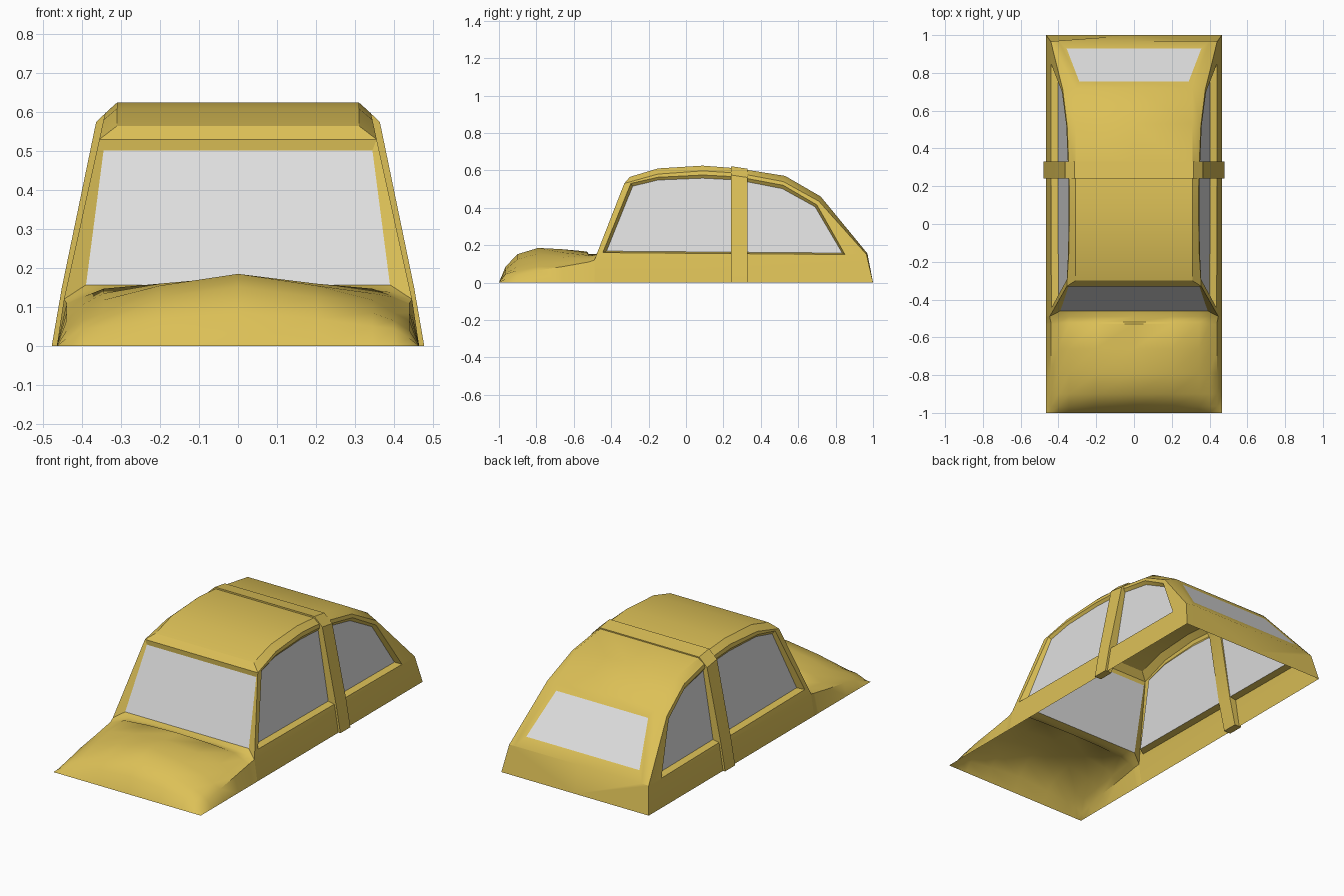
import bpy, bmesh, math
from mathutils import Vector

if "Cube" in bpy.data.objects:
    bpy.data.objects.remove(bpy.data.objects["Cube"])


def material(name, rgb):
    m = bpy.data.materials.new(name)
    m.diffuse_color = (*rgb, 1)
    m.use_nodes = True
    m.node_tree.nodes["Principled BSDF"].inputs["Base Color"].default_value = m.diffuse_color
    return m


YELLOW = material("yellow_paint", (0.72, 0.53, 0.095))
GLASS = material("pale_glass", (0.74, 0.74, 0.74))


def make(name, faces, mat, ref=None, angle=30):
    """Build faces plus their x-mirror; ref = inside point used to orient normals."""
    bm = bmesh.new()
    for f in faces:
        for s in (1, -1):
            bm.faces.new([bm.verts.new((s * x, y, z)) for x, y, z in f[::s]])
    bmesh.ops.remove_doubles(bm, verts=bm.verts, dist=0.0005)
    bmesh.ops.recalc_face_normals(bm, faces=bm.faces)
    bm.normal_update()
    if ref:
        for f in bm.faces:
            if f.normal.dot(f.calc_center_median() - Vector(ref)) < 0:
                f.normal_flip()
    me = bpy.data.meshes.new(name)
    bm.to_mesh(me)
    bm.free()
    me.materials.append(mat)
    me.shade_smooth()
    me.set_sharp_from_angle(angle=math.radians(angle))
    ob = bpy.data.objects.new(name, me)
    bpy.context.collection.objects.link(ob)
    return ob


def strip(a, b):
    """Quads between two point rows of equal length."""
    return [[a[i], a[i + 1], b[i + 1], b[i]] for i in range(len(a) - 1)]


def mid(p):
    return (0, p[1], p[2])


def side_x(z):
    return 0.44 - (z - 0.15) * 0.221


# Cabin side outline, window opening and roof edge as (y, z)
outer_yz = [(-.49, .12), (-.33, .53), (-.15, .58), (.09, .597), (.28, .585),
            (.52, .54), (.71, .435), (.965, .15)]
hole_yz = [(-.445, .16), (-.295, .53), (-.15, .563), (.09, .575), (.28, .565),
           (.52, .52), (.70, .415), (.85, .15)]
pane_yz = [(-.425, .168), (-.285, .515), (-.15, .548), (.09, .558), (.28, .548),
           (.515, .502), (.69, .405), (.835, .158)]
roof_yz = [(-.30, .565), (-.15, .61), (.09, .625), (.28, .61), (.53, .57), (.72, .46)]

outer = [(side_x(z), y, z) for y, z in outer_yz]
hole = [(side_x(z), y, z) for y, z in hole_yz]
pane = [(.402 - (z - .16) * .165, y, z) for y, z in pane_yz]
roof = [(.31, y, z) for y, z in roof_yz] + [(.40, .97, .155)]

# Side frames, window reveals and lower body panels
shell = strip(outer + outer[:1], hole + hole[:1])
shell += strip(hole + hole[:1], pane + pane[:1])
sill_front, sill_back = (.465, -.49, 0), (.465, 1, 0)
shell.append([outer[0], outer[7], sill_back, sill_front])

# Roof, its chamfered edge, and the front lip
shell += strip(outer[1:], roof)
shell += strip(roof[:6], [mid(p) for p in roof[:6]])
shell.append([outer[1], roof[0], mid(roof[0]), mid(outer[1])])
lip = (.345, -.328, .502)
shell.append([outer[1], lip, mid(lip), mid(outer[1])])

# Front pillars
cowl = (.39, -.46, .157)
shell.append([outer[0], outer[1], lip, cowl])

# Tail panel around the rear window, and the rear face
rg_top, rg_low = (.29, .755, .4173), (.357, .93, .204)
shell.append([roof[5], rg_top, mid(rg_top), mid(roof[5])])
shell.append([roof[5], roof[6], rg_low, rg_top])
shell.append([roof[6], mid(roof[6]), mid(rg_low), rg_low])
shell.append([roof[6], outer[7], sill_back, (0, 1, 0), mid(roof[6])])
make("cabin_shell", shell, YELLOW)

# Windows
inside = (0, .2, .1)
make("side_windows", [pane], GLASS, inside)
make("windshield", [[cowl, lip, mid(lip), mid(cowl)]], GLASS, inside)
make("rear_window", [[rg_top, rg_low, mid(rg_low), mid(rg_top)]], GLASS, inside)

# Hood: cross-sections from nose to cowl
cols = (0, .2, .345, .40, .44, .465)
sections = [(-1.0, (0, 0, 0, 0, 0, 0)),
            (-.965, (.085, .07, .05, .045, .02, 0)),
            (-.90, (.152, .125, .085, .065, .04, 0)),
            (-.79, (.185, .155, .118, .085, .065, 0)),
            (-.66, (.178, .16, .135, .105, .085, 0)),
            (-.53, (.166, .16, .147, .125, .108, 0)),
            (-.52, (.153, .15, .144, .127, .11, 0)),
            (-.49, (.152, .15, .146, .137, .12, 0))]
rows = [[(x, y, z) for x, z in zip(cols, zs)] for y, zs in sections]
rows[-1][4] = outer[0]
hood = []
for a, b in zip(rows, rows[1:]):
    hood += strip(a, b)
cowl_row = [(x, -.46, .157) for x in cols[:3]] + [cowl]
hood += strip(rows[-1][:4], cowl_row)
hood.append([rows[-1][3], rows[-1][4], cowl])
make("hood", hood, YELLOW, (0, -.7, -.6), 40)

# Raised band over the cabin, forming the middle pillars
out_xz = [(.478, 0), (.452, .15), (.364, .575), (.314, .622), (0, .622)]
in_xz = [(.435, 0), (.40, .15), (.332, .54), (.30, .585), (0, .585)]


def band_row(pts, y):
    return [(x, y, z - (y - .24) * .15 * (z > .5)) for x, z in pts]


of, ob_ = band_row(out_xz, .24), band_row(out_xz, .33)
nf, nb = band_row(in_xz, .24), band_row(in_xz, .33)
band = strip(of, ob_) + strip(ob_, nb) + strip(nb, nf) + strip(nf, of)
band.append([of[0], ob_[0], nb[0], nf[0]])
make("middle_band", band, YELLOW)
